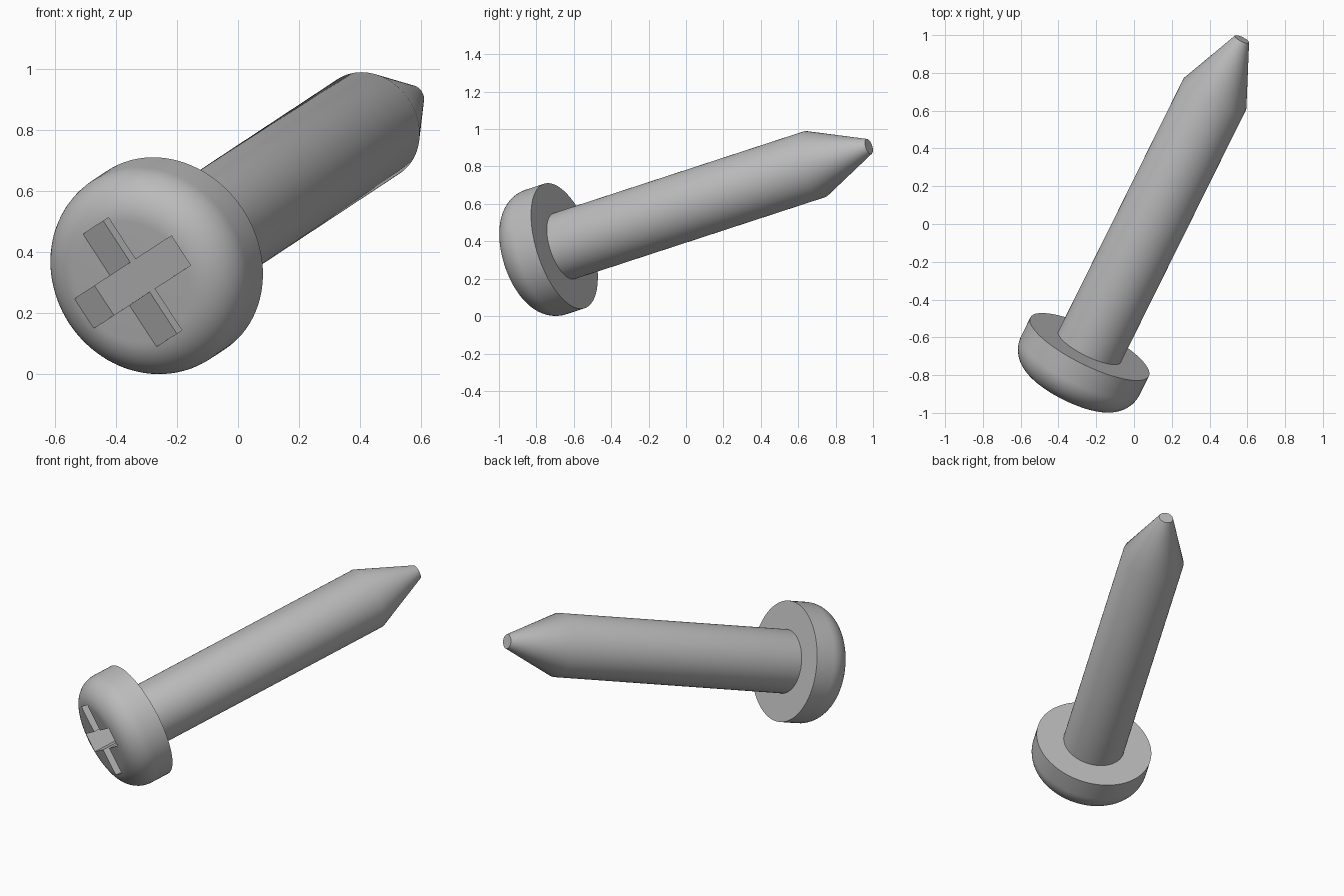
import bpy, bmesh
from math import sin, cos, pi, radians
from mathutils import Matrix, Vector

cube = bpy.data.objects.get("Cube")
if cube:
    bpy.data.objects.remove(cube, do_unlink=True)

# Single grey metal material
steel = bpy.data.materials.new("grey metal")
steel.use_nodes = True
steel.diffuse_color = (0.5, 0.5, 0.5, 1)
steel.node_tree.nodes["Principled BSDF"].inputs["Base Color"].default_value = (0.5, 0.5, 0.5, 1)

# Frame of the tilted screw: local z runs from head to tip, x and y along the slots
axis = Vector((0.426, 0.860, 0.281)).normalized()
slot_a = Vector((0.721, -0.510, 0.469))
slot_a = (slot_a - axis * slot_a.dot(axis)).normalized()
slot_b = axis.cross(slot_a)
FRAME = Matrix.Translation((-0.235, -0.65, 0.375)) @ Matrix((slot_a, slot_b, axis)).transposed().to_4x4()
SIDES = 96


def add_object(name, bm):
    bmesh.ops.recalc_face_normals(bm, faces=bm.faces)
    mesh = bpy.data.meshes.new(name)
    bm.to_mesh(mesh)
    bm.free()
    mesh.materials.append(steel)
    obj = bpy.data.objects.new(name, mesh)
    obj.matrix_world = FRAME
    bpy.context.collection.objects.link(obj)
    return obj


def lathe(name, profile):
    """Closed solid of revolution from (radius, height) pairs."""
    bm = bmesh.new()
    rings = [[bm.verts.new((r * cos(2 * pi * i / SIDES), r * sin(2 * pi * i / SIDES), z))
              for i in range(SIDES)] for r, z in profile]
    for low, high in zip(rings, rings[1:]):
        for i in range(SIDES):
            j = (i + 1) % SIDES
            bm.faces.new((low[i], low[j], high[j], high[i]))
    bm.faces.new(rings[0])
    bm.faces.new(rings[-1])
    return add_object(name, bm)


def activate(obj):
    bpy.ops.object.select_all(action='DESELECT')
    obj.select_set(True)
    bpy.context.view_layer.objects.active = obj


def cut_slot(target, size):
    """Cut one straight slot into the face of the head."""
    bm = bmesh.new()
    bmesh.ops.create_cube(bm, size=1)
    bmesh.ops.scale(bm, verts=bm.verts, vec=size)
    bmesh.ops.translate(bm, verts=bm.verts, vec=(0, 0, SLOT_FLOOR - size[2] / 2))
    cutter = add_object("slot_cutter", bm)
    cutter.hide_render = True
    mod = target.modifiers.new("slot", 'BOOLEAN')
    mod.operation, mod.solver, mod.object = 'DIFFERENCE', 'EXACT', cutter
    bpy.context.view_layer.update()
    activate(target)
    bpy.ops.object.modifier_apply(modifier=mod.name)
    bpy.data.objects.remove(cutter, do_unlink=True)


# Pan head: straight rim, then a quarter-round edge into the flat face
RADIUS, RIM, ROUND = 0.35, 0.115, 0.145
STEPS = 14
edge = [(RADIUS - ROUND + ROUND * cos(pi / 2 * i / STEPS),
         -RIM - ROUND * sin(pi / 2 * i / STEPS)) for i in range(STEPS + 1)]
head = lathe("screw_head", [(RADIUS, 0)] + edge)

# Cross recess
SLOT_FLOOR = -0.105
cut_slot(head, (0.44, 0.115, 0.4))
cut_slot(head, (0.115, 0.44, 0.4))

# Shank with blunt conical tip
shank = lathe("shank", [(0.185, -0.01), (0.185, 1.555), (0.042, 1.893)])

for part in (head, shank):
    activate(part)
    bpy.ops.object.shade_smooth_by_angle(angle=radians(30))
